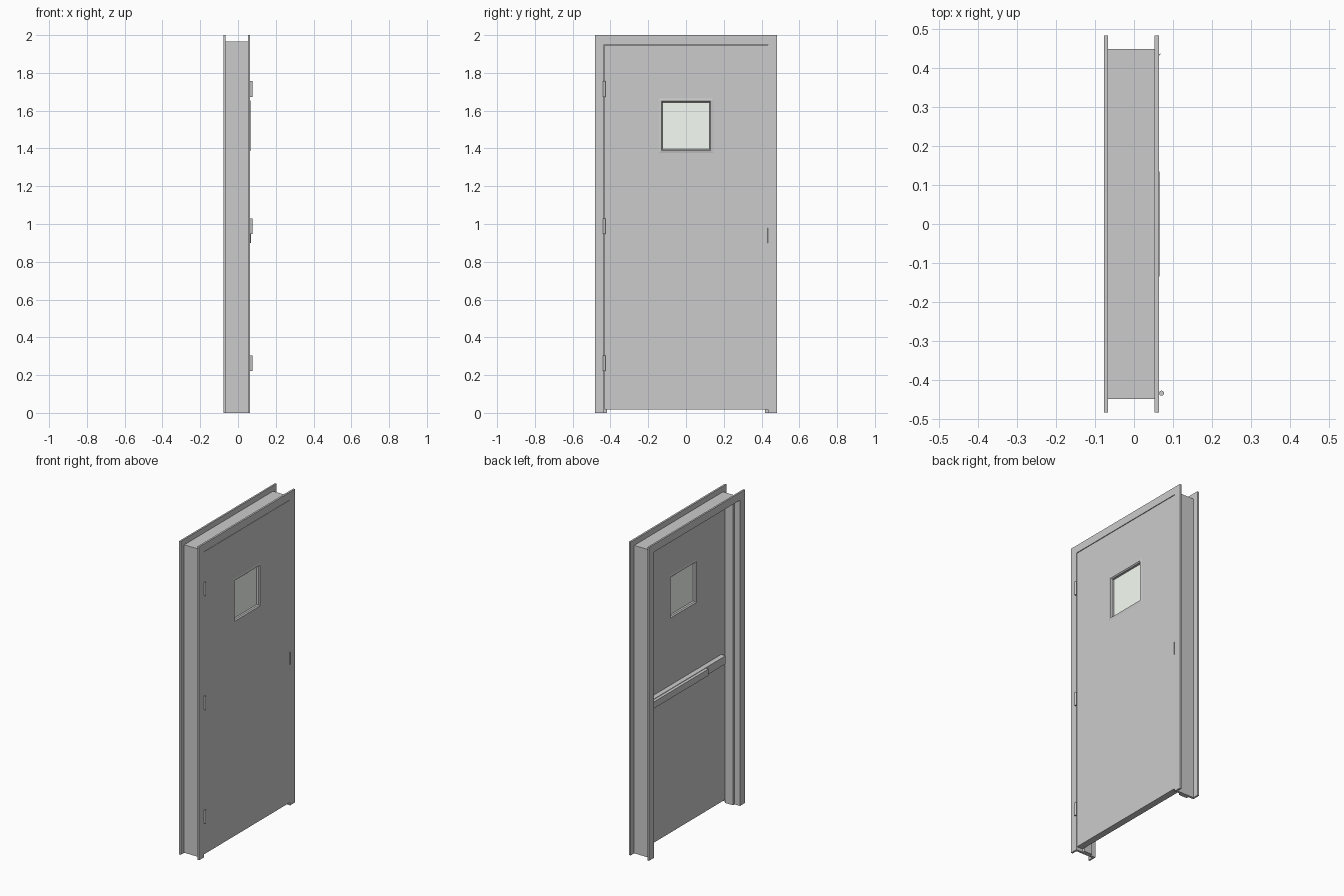
import bpy, bmesh
from math import sin, cos, pi

if "Cube" in bpy.data.objects:
    bpy.data.objects.remove(bpy.data.objects["Cube"])

HALF, TOP = 0.434, 1.951        # frame opening half width and height
FRONT, BACK = 0.064, -0.077     # faces of the frame
D0, D1 = 0.0205, 0.0625         # door back and front


def finish(name, bm, color=None, smooth=False):
    bmesh.ops.recalc_face_normals(bm, faces=bm.faces)
    me = bpy.data.meshes.new(name)
    bm.to_mesh(me)
    bm.free()
    ob = bpy.data.objects.new(name, me)
    bpy.context.collection.objects.link(ob)
    if color:
        mat = bpy.data.materials.new(name)
        mat.diffuse_color = color
        mat.use_nodes = True
        mat.node_tree.nodes["Principled BSDF"].inputs["Base Color"].default_value = mat.diffuse_color
        me.materials.append(mat)
    if smooth:
        bpy.ops.object.select_all(action='DESELECT')
        ob.select_set(True)
        bpy.context.view_layer.objects.active = ob
        bpy.ops.object.shade_smooth_by_angle()
    return ob


def loft(name, loops, closed=False, color=None, smooth=False):
    """Join equal-length point loops; cap the ends, or close into a ring."""
    bm = bmesh.new()
    rows = [[bm.verts.new(p) for p in loop] for loop in loops]
    n = len(rows[0])
    for a, b in zip(rows, rows[1:] + (rows[:1] if closed else [])):
        for i in range(n):
            j = (i + 1) % n
            bm.faces.new((a[i], a[j], b[j], b[i]))
    if not closed:
        bm.faces.new(rows[0])
        bm.faces.new(rows[-1])
    return finish(name, bm, color, smooth)


def rect(x, y0, y1, z0, z1):
    return [(x, y0, z0), (x, y1, z0), (x, y1, z1), (x, y0, z1)]


def box(name, x0, x1, y0, y1, z0, z1, color=None):
    return loft(name, [rect(x0, y0, y1, z0, z1), rect(x1, y0, y1, z0, z1)], color=color)


# Pressed frame: (x, outward offset from the opening), swept up, across and down
profile = [(FRONT, 0), (FRONT, 0.049), (FRONT - 0.012, 0.049), (FRONT - 0.012, 0.014),
           (BACK + 0.011, 0.014), (BACK + 0.011, 0.049), (BACK, 0.049), (BACK, 0),
           (-0.039, 0), (-0.039, -0.0152), (0.017, -0.0152), (0.017, 0)]
loft("door_frame", [
    [(x, s * (HALF + o), TOP + o if up else 0) for x, o in profile]
    for s, up in ((-1, 0), (-1, 1), (1, 1), (1, 0))])

# Door leaf with a window opening
WZ, R = 1.52, 0.13


def square(x, r):
    return rect(x, -r, r, WZ - r, WZ + r)


leaf = (-HALF + 0.003, HALF - 0.001, 0.018, TOP - 0.003)
loft("door_leaf", [rect(D1, *leaf), square(D1, R), square(D0, R), rect(D0, *leaf)], closed=True)

# Window: bevelled trim on both sides, and the pane
for side, x, d in (("front", D1, 1), ("back", D0, -1)):
    loft(side + "_window_trim", [square(x, 0.145), square(x + 0.003 * d, R),
                                 square(x - 0.004 * d, 0.124), square(x - 0.017 * d, 0.124),
                                 square(x - 0.017 * d, R), square(x, R)], closed=True)
mid = (D0 + D1) / 2
box("window_pane", mid - 0.003, mid + 0.003, -R, R, WZ - R, WZ + R, (0.93, 0.98, 0.91, 1))

# Hinges: round knuckle plus a leaf in the gap
for i, z in enumerate((0.263, 0.988, 1.715)):
    loft(f"hinge_knuckle_{i + 1}",
         [[(0.0705 + 0.0065 * cos(k * pi / 8), -0.433 + 0.0065 * sin(k * pi / 8), z + h)
           for k in range(16)] for h in (-0.042, 0.042)], smooth=True)
    box(f"hinge_leaf_{i + 1}", 0.025, 0.07, -0.4345, -0.4305, z - 0.042, z + 0.042)

# Strike plate with a curved lip
arc = [(0.0615, 0.431), (0.065, 0.4315), (0.067, 0.433), (0.068, 0.436)]
outline = arc + [(x - 0.0015, y + 0.0012) for x, y in reversed(arc)]
loft("strike_lip", [[(x, y, z) for x, y in outline] for z in (0.9, 0.98)], smooth=True)
box("strike_plate", 0.025, 0.0625, 0.432, 0.4345, 0.9, 0.98)

# Push bar on the back: rail and raised push pad
box("push_bar_rail", -0.011, D0, -0.384, 0.415, 0.908, 0.96)
box("push_bar_pad", -0.03, -0.011, -0.185, 0.38, 0.915, 0.957)
